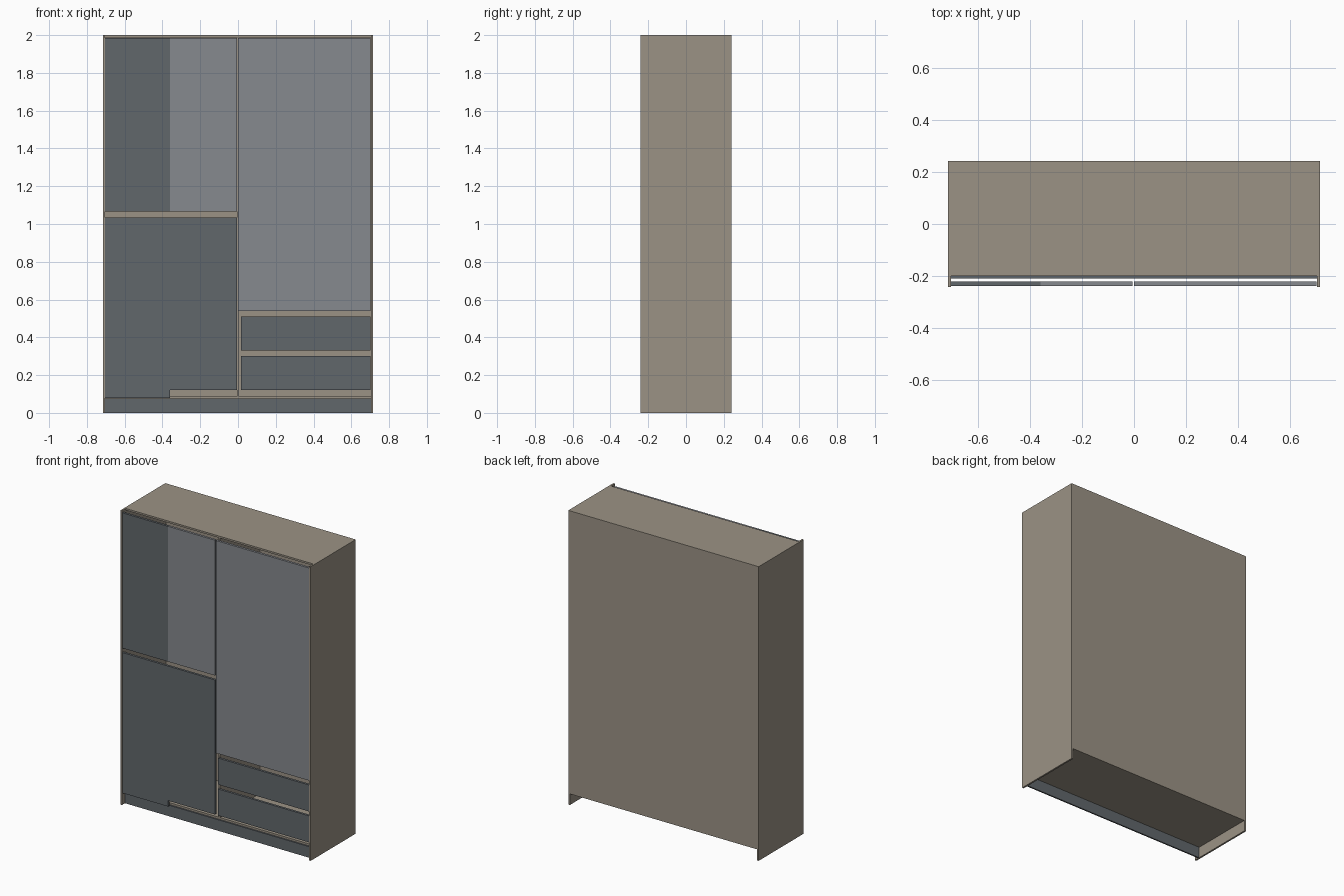
import bpy

cube = bpy.data.objects.get("Cube")
if cube:
    bpy.data.objects.remove(cube, do_unlink=True)


def material(name, rgb):
    m = bpy.data.materials.new(name)
    m.use_nodes = True
    m.diffuse_color = (*rgb, 1)
    m.node_tree.nodes["Principled BSDF"].inputs["Base Color"].default_value = (*rgb, 1)
    return m


BEIGE = material("beige board", (0.33, 0.29, 0.235))
SLATE = material("dark slate", (0.120, 0.136, 0.148))
GREY = material("light grey", (0.240, 0.252, 0.272))


def panel(name, x, y, z, mat):
    """Rectangular board given by its extent along each axis."""
    bpy.ops.mesh.primitive_cube_add(size=1)
    ob = bpy.context.object
    ob.name = name
    spans = (x, y, z)
    ob.location = [(a + b) / 2 for a, b in spans]
    ob.scale = [b - a for a, b in spans]
    bpy.ops.object.transform_apply(location=False, rotation=False, scale=True)
    ob.data.materials.append(mat)
    return ob


W, IN = 0.716, 0.704          # outer and inner half widths
D = 0.242                     # half depth
FRONT = -0.2                  # front edge of the inner boards
BACK = 0.23                   # inner face of the back board
BASE, FLOOR, CEIL = 0.075, 0.088, 1.988

# Carcass
panel("right_side", (-W, -IN), (-D, D), (0, 2), BEIGE)
panel("left_side", (IN, W), (-D, D), (0, 2), BEIGE)
panel("top_board", (-IN, IN), (FRONT, D), (CEIL, 2), BEIGE)
panel("bottom_board", (-IN, IN), (FRONT, D), (BASE, FLOOR), BEIGE)
panel("back_board", (-IN, IN), (BACK, D), (FLOOR, CEIL), BEIGE)
panel("centre_partition", (-0.006, 0.006), (FRONT, BACK), (FLOOR, CEIL), BEIGE)
panel("plinth", (-IN, IN), (-0.21, FRONT), (0, BASE), SLATE)

# Doors and drawer fronts hang just ahead of the carcass
DOOR = (-0.238, -0.222)
TOP = 1.985
fronts = [
    ("upper_outer_door", (-IN, -0.36), (1.065, TOP), SLATE),
    ("upper_inner_door", (-0.36, -0.006), (1.065, TOP), GREY),
    ("lower_outer_door", (-IN, -0.36), (0.08, 1.035), SLATE),
    ("lower_inner_door", (-0.36, -0.006), (0.12, 1.035), SLATE),
    ("tall_inner_door", (0.0, 0.355), (0.54, TOP), GREY),
    ("tall_outer_door", (0.355, 0.702), (0.54, TOP), GREY),
    ("lower_drawer", (0.015, 0.702), (0.12, 0.3), SLATE),
    ("upper_drawer", (0.015, 0.702), (0.33, 0.51), SLATE),
]
for name, x, z, mat in fronts:
    panel(name, x, DOOR, z, mat)
